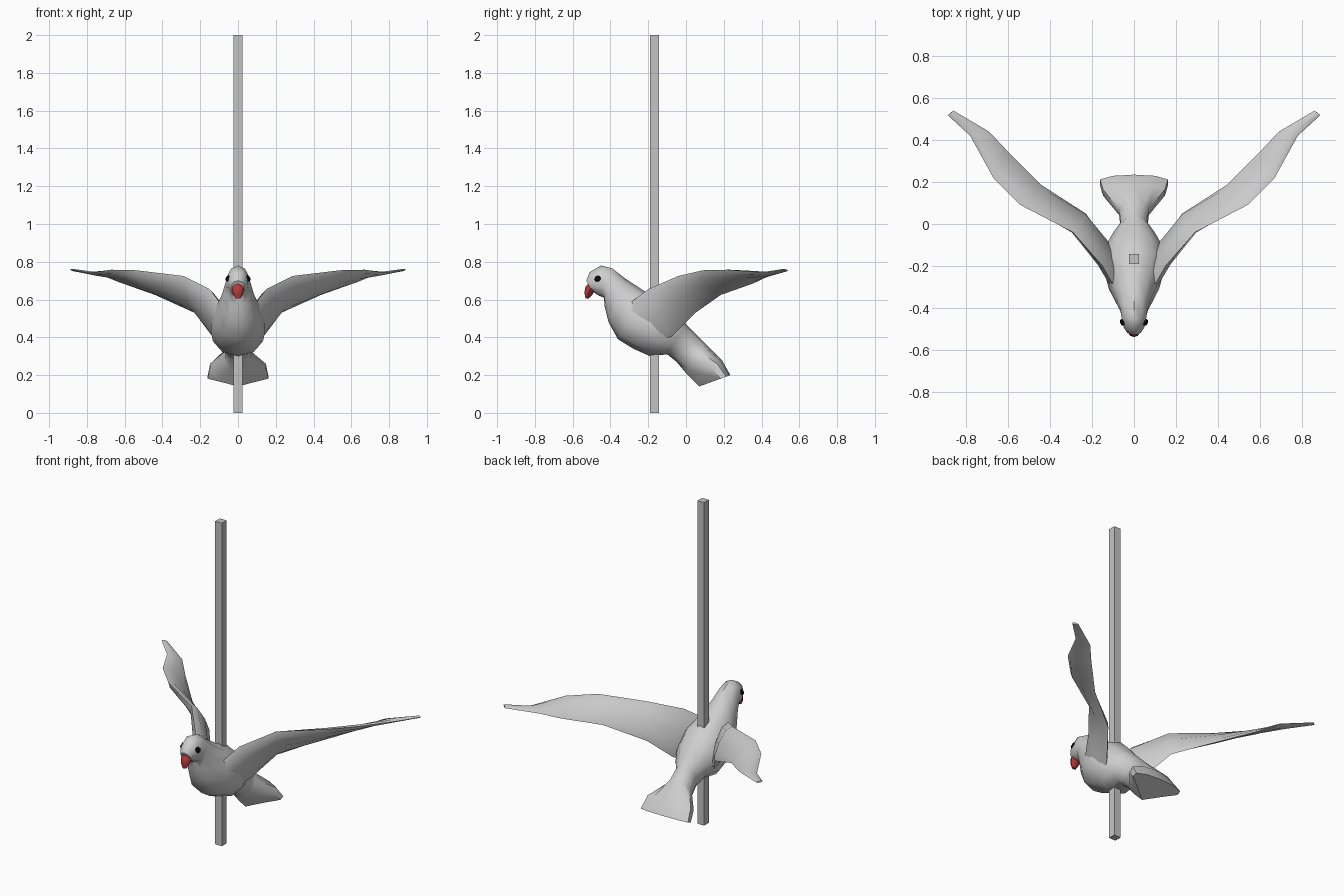
import bpy, bmesh, math
from mathutils import Vector
from mathutils.bvhtree import BVHTree

if "Cube" in bpy.data.objects:
    bpy.data.objects.remove(bpy.data.objects["Cube"])


def material(name, rgb):
    m = bpy.data.materials.new(name)
    m.diffuse_color = (*rgb, 1)
    m.use_nodes = True
    m.node_tree.nodes["Principled BSDF"].inputs["Base Color"].default_value = m.diffuse_color
    return m


FEATHER = material("pale grey feather", (0.62, 0.62, 0.62))
POLE = material("grey pole", (0.55, 0.55, 0.55))
RED = material("red beak", (0.48, 0.04, 0.045))
BLACK = material("black eye", (0.004, 0.004, 0.004))


def finish(bm, name, mat, angle=45):
    bmesh.ops.recalc_face_normals(bm, faces=bm.faces)
    me = bpy.data.meshes.new(name)
    bm.to_mesh(me)
    bm.free()
    me.materials.append(mat)
    ob = bpy.data.objects.new(name, me)
    bpy.context.collection.objects.link(ob)
    if angle:
        bpy.ops.object.select_all(action='DESELECT')
        ob.select_set(True)
        bpy.context.view_layer.objects.active = ob
        bpy.ops.object.shade_smooth_by_angle(angle=math.radians(angle))
    return ob


def loft(rings, name, mat, angle=45):
    """Skin equal-length rings of points and cap both ends."""
    bm = bmesh.new()
    vs = [[bm.verts.new(p) for p in r] for r in rings]
    n = len(vs[0])
    for a, b in zip(vs, vs[1:]):
        for i in range(n):
            j = (i + 1) % n
            bm.faces.new((a[i], a[j], b[j], b[i]))
    bm.faces.new(vs[0])
    bm.faces.new(vs[-1])
    return finish(bm, name, mat, angle)


def body_ring(top, bottom, half_width, bias=1.0, n=10):
    """Oval between a top and a bottom (y, z) point; bias below 1 lifts the sides."""
    pts = []
    for i in range(n):
        a = math.pi / 2 + 2 * math.pi * i / n
        f = (0.5 + 0.5 * math.sin(a)) ** bias if math.sin(a) > -0.999 else 0.0
        pts.append(Vector((half_width * math.cos(a),
                           bottom[0] + f * (top[0] - bottom[0]),
                           bottom[1] + f * (top[1] - bottom[1]))))
    return pts


# Head, breast and fanned tail in one skin
body = loft([body_ring(*r) for r in [
    ((-0.528, 0.70), (-0.50, 0.645), 0.034),
    ((-0.51, 0.745), (-0.46, 0.62), 0.052),
    ((-0.45, 0.78), (-0.435, 0.61), 0.062),
    ((-0.39, 0.765), (-0.43, 0.56), 0.068),
    ((-0.32, 0.71), (-0.41, 0.48), 0.088),
    ((-0.22, 0.645), (-0.36, 0.39), 0.125),
    ((-0.12, 0.60), (-0.28, 0.34), 0.15),
    ((-0.05, 0.53), (-0.19, 0.30), 0.14),
    ((0.0, 0.47), (-0.10, 0.31), 0.10),
    ((0.04, 0.43), (-0.05, 0.27), 0.066),
    ((0.10, 0.37), (0.0, 0.21), 0.075, 0.8),
    ((0.19, 0.28), (0.045, 0.165), 0.155, 0.45),
    ((0.235, 0.20), (0.07, 0.14), 0.17, 0.35),
]], "body", FEATHER)

# Beak, hooked downward
loft([body_ring(*r, 1.0, 8) for r in [
    ((-0.512, 0.69), (-0.47, 0.66), 0.028),
    ((-0.533, 0.667), (-0.485, 0.645), 0.032),
    ((-0.538, 0.635), (-0.497, 0.622), 0.026),
    ((-0.532, 0.606), (-0.515, 0.606), 0.013),
]], "beak", RED)

# Wings: leading edge, trailing edge, thickness from root to tip
STATIONS = [
    ((0.07, -0.34, 0.55), (0.08, -0.16, 0.36), 0.07),
    ((0.15, -0.20, 0.655), (0.14, -0.07, 0.41), 0.075),
    ((0.29, -0.04, 0.725), (0.23, 0.05, 0.53), 0.06),
    ((0.54, 0.09, 0.755), (0.44, 0.185, 0.625), 0.045),
    ((0.67, 0.22, 0.758), (0.61, 0.355, 0.685), 0.032),
    ((0.78, 0.42, 0.742), (0.69, 0.44, 0.725), 0.022),
    ((0.887, 0.518, 0.76), (0.86, 0.54, 0.752), 0.012),
]


def wing_rings(side):
    rings = []
    for k, (lead, trail, thick) in enumerate(STATIONS):
        lead, trail = Vector(lead), Vector(trail)
        a = STATIONS[max(k - 1, 0)]
        b = STATIONS[min(k + 1, len(STATIONS) - 1)]
        span = Vector(b[0]) + Vector(b[1]) - Vector(a[0]) - Vector(a[1])
        normal = (trail - lead).cross(span).normalized()
        ring = []
        for i in range(8):
            t = 2 * math.pi * i / 8
            c = 0.5 - 0.5 * math.cos(t)
            p = lead.lerp(trail, c) + normal * math.sin(t) * thick / 2 * (1.15 - 0.5 * c)
            ring.append((p.x * side, p.y, p.z))
        rings.append(ring)
    return rings


for side, label in ((1, "right"), (-1, "left")):
    loft(wing_rings(side), label + "_wing", FEATHER, 50)

# Eyes: thin discs laid on the head surface
tree = BVHTree.FromPolygons([v.co for v in body.data.vertices],
                            [p.vertices for p in body.data.polygons])
for side, label in ((1, "right"), (-1, "left")):
    loc, nrm, _, _ = tree.find_nearest(Vector((side * 0.09, -0.478, 0.718)))
    bm = bmesh.new()
    bmesh.ops.create_cone(bm, cap_ends=True, segments=10, radius1=0.018,
                          radius2=0.014, depth=0.009)
    rot = Vector((0, 0, 1)).rotation_difference(nrm).to_matrix()
    bmesh.ops.rotate(bm, matrix=rot, verts=bm.verts)
    bmesh.ops.translate(bm, vec=loc + nrm * 0.002, verts=bm.verts)
    finish(bm, label + "_eye", BLACK, 0)

# Square pole through the body
bm = bmesh.new()
bmesh.ops.create_cube(bm, size=1)
bmesh.ops.scale(bm, vec=(0.046, 0.046, 2), verts=bm.verts)
bmesh.ops.translate(bm, vec=(0, -0.167, 1), verts=bm.verts)
finish(bm, "pole", POLE, 0)
